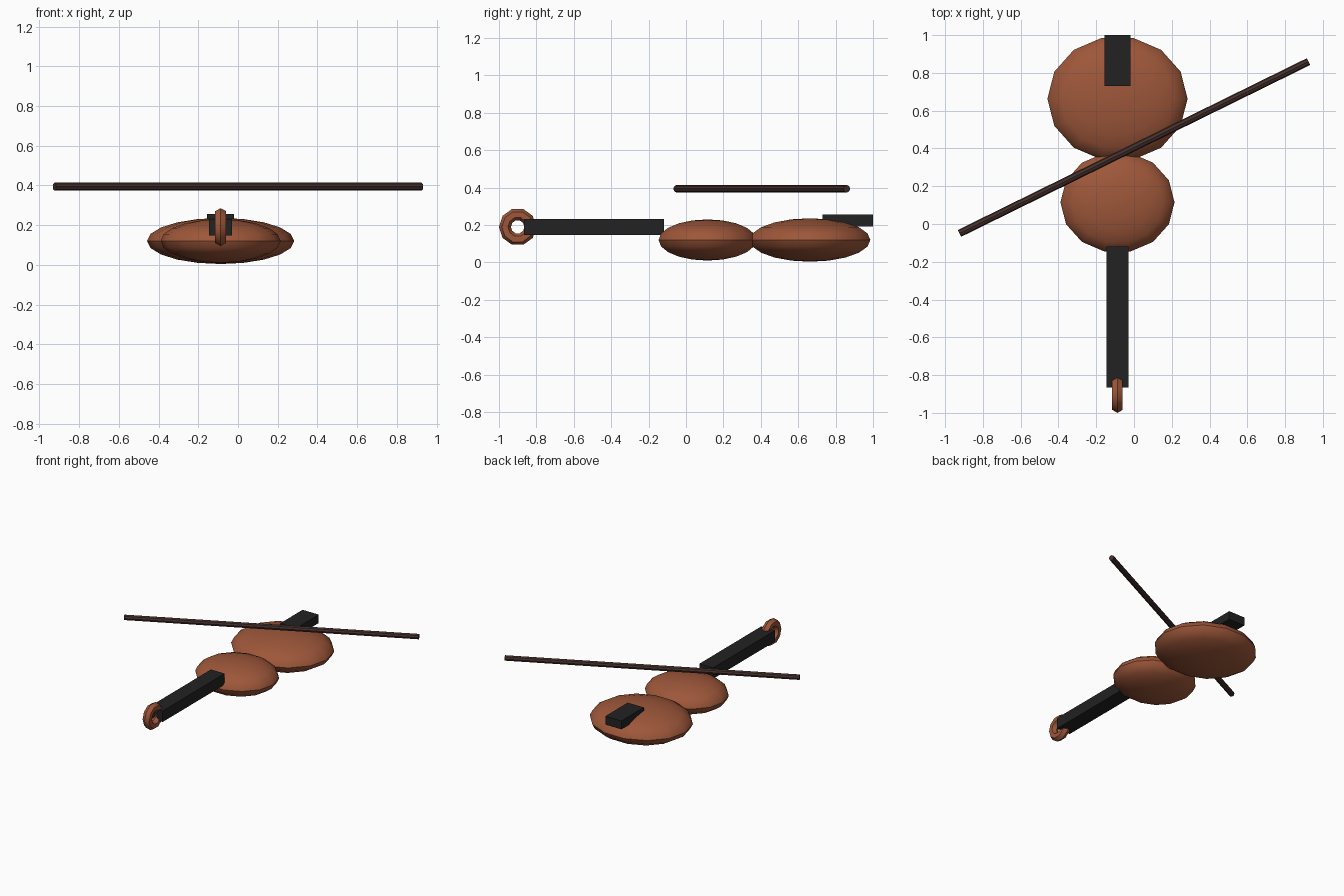
import bpy, math

if "Cube" in bpy.data.objects:
    bpy.data.objects.remove(bpy.data.objects["Cube"])

CX = -0.0875  # instrument centre line


def material(name, rgb):
    m = bpy.data.materials.new(name)
    m.diffuse_color = (*rgb, 1)
    m.use_nodes = True
    m.node_tree.nodes["Principled BSDF"].inputs["Base Color"].default_value = m.diffuse_color
    return m


wood = material("varnished wood", (0.34, 0.095, 0.042))
ebony = material("black ebony", (0.016, 0.016, 0.016))
stick = material("dark brown wood", (0.06, 0.03, 0.026))


def finish(name, mat, smooth=True):
    o = bpy.context.object
    o.name = name
    o.data.materials.append(mat)
    bpy.ops.object.transform_apply(location=False, rotation=True, scale=True)
    if smooth:
        bpy.ops.object.shade_smooth_by_angle(angle=math.radians(35))
    return o


def bout(name, y, z, size):
    # flattened sphere, one point of the outline on the centre line
    bpy.ops.mesh.primitive_uv_sphere_add(segments=14, ring_count=10, radius=1,
                                         location=(CX, y, z), rotation=(0, 0, math.pi / 2))
    bpy.ops.object.transform_apply(location=False, rotation=True, scale=False)
    bpy.context.object.scale = size
    return finish(name, wood)


def box(name, lo, hi):
    bpy.ops.mesh.primitive_cube_add(size=1, location=[(a + b) / 2 for a, b in zip(lo, hi)])
    bpy.context.object.scale = [b - a for a, b in zip(lo, hi)]
    return finish(name, ebony, False)


# body
bout("lower_body", 0.663, 0.12, (0.371, 0.331, 0.116))
bout("upper_body", 0.115, 0.12, (0.302, 0.268, 0.11))

# neck and tailpiece
box("neck", (CX - 0.058, -0.865, 0.147), (CX + 0.058, -0.118, 0.231))
box("tailpiece", (CX - 0.068, 0.73, 0.192), (CX + 0.068, 1.0, 0.256))

# scroll ring at the end of the neck
bpy.ops.mesh.primitive_torus_add(major_segments=10, minor_segments=6, major_radius=0.068,
                                 minor_radius=0.032, location=(CX, -0.90, 0.19),
                                 rotation=(math.pi / 2, 0, math.pi / 2))
finish("scroll", wood)

# bow stick floating diagonally above the body
bpy.ops.mesh.primitive_cylinder_add(vertices=8, radius=0.02, depth=2.06,
                                    location=(0, 0.405, 0.394),
                                    rotation=(0, math.pi / 2, math.radians(26.2)))
finish("bow", stick)
